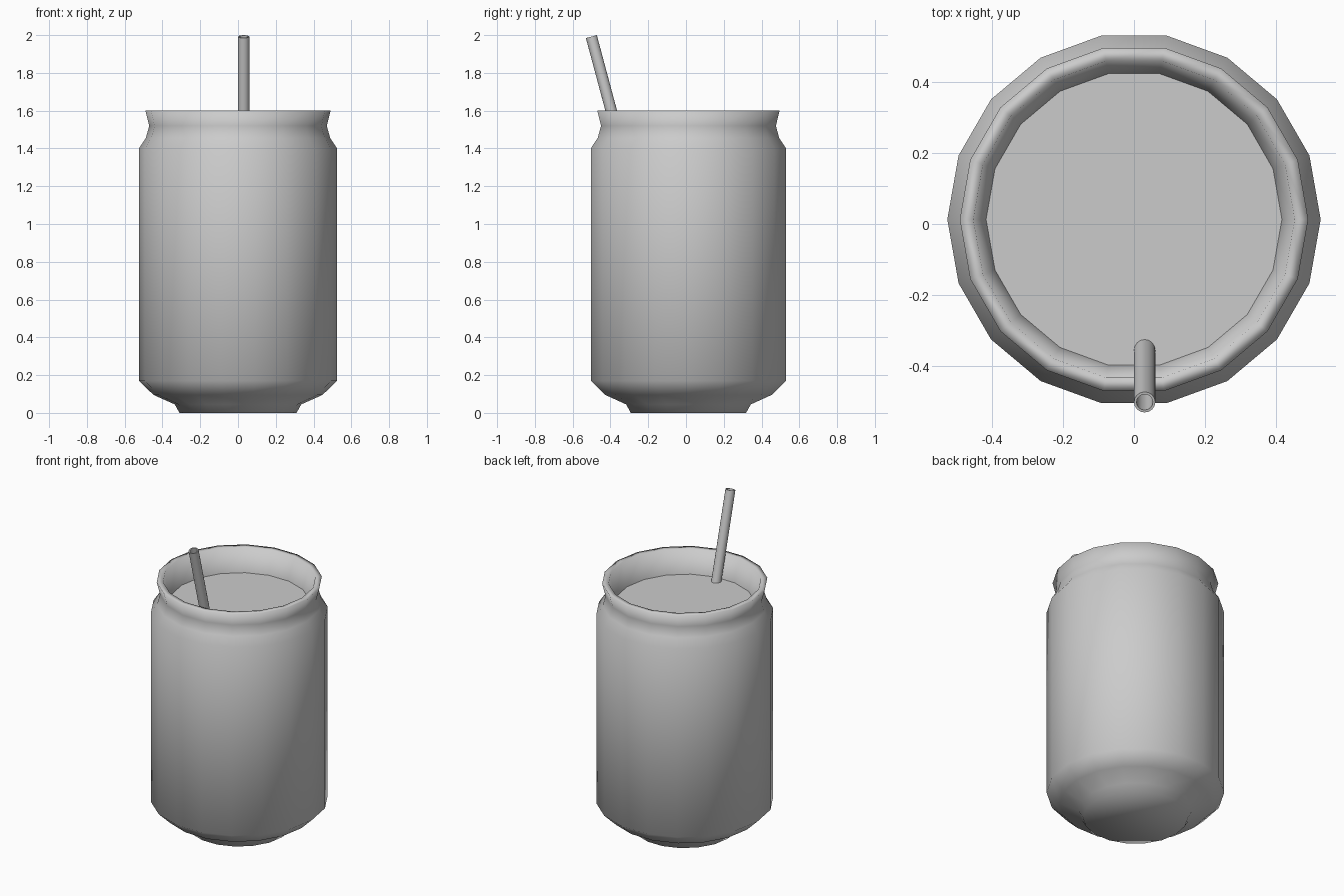
import bpy, bmesh, math
from mathutils import Vector, Matrix

if "Cube" in bpy.data.objects:
    bpy.data.objects.remove(bpy.data.objects["Cube"])

CY = 0.013  # the can sits slightly behind the origin


def lathe(name, profile, sides, matrix, cap_first=False, closed=False, smooth=True):
    """Revolve (radius, height) points around the local z axis."""
    bm = bmesh.new()
    rings = []
    for r, z in profile:
        rings.append([bm.verts.new((r * math.cos(2 * math.pi * i / sides),
                                    r * math.sin(2 * math.pi * i / sides), z))
                      for i in range(sides)])
    pairs = list(zip(rings, rings[1:]))
    if closed:
        pairs.append((rings[-1], rings[0]))
    for a, b in pairs:
        for i in range(sides):
            j = (i + 1) % sides
            bm.faces.new((a[i], a[j], b[j], b[i]))
    if cap_first:
        bm.faces.new(rings[0][::-1])
    for f in bm.faces:
        f.smooth = smooth
    mesh = bpy.data.meshes.new(name)
    bm.to_mesh(mesh)
    bm.free()
    obj = bpy.data.objects.new(name, mesh)
    obj.matrix_world = matrix
    bpy.context.collection.objects.link(obj)
    return obj


can_place = Matrix.Translation((0, CY, 0))

# Can shell: foot, body, neck, flared rim and inner wall
lathe("can_body", [(0.31, 0), (0.335, 0.045), (0.447, 0.095), (0.525, 0.17),
                   (0.525, 1.40), (0.488, 1.455), (0.47, 1.52), (0.49, 1.60),
                   (0.452, 1.60), (0.416, 1.45)], 18, can_place, cap_first=True)

# Drink surface inside the can
bpy.ops.mesh.primitive_circle_add(vertices=18, radius=0.416, fill_type='NGON')
drink = bpy.context.object
drink.name = "drink_surface"
drink.data.transform(Matrix.Rotation(math.pi / 2, 4, 'Z'))
# align the corners with the shell
first = drink.data.vertices[0].co
drink.data.transform(Matrix.Rotation(-math.atan2(first.y, first.x), 4, 'Z'))
drink.location = (0, CY, 1.45)

# Hollow straw leaning towards the front
straw_place = (Matrix.Translation((0.03, -0.501, 1.992))
               @ Matrix.Rotation(math.radians(15), 4, 'X'))
straw = lathe("straw", [(0.03, -0.72), (0.03, 0), (0.023, 0), (0.023, -0.72)],
              16, straw_place, closed=True)
bpy.ops.object.select_all(action='DESELECT')
straw.select_set(True)
bpy.context.view_layer.objects.active = straw
bpy.ops.object.shade_smooth_by_angle(angle=math.radians(40))
